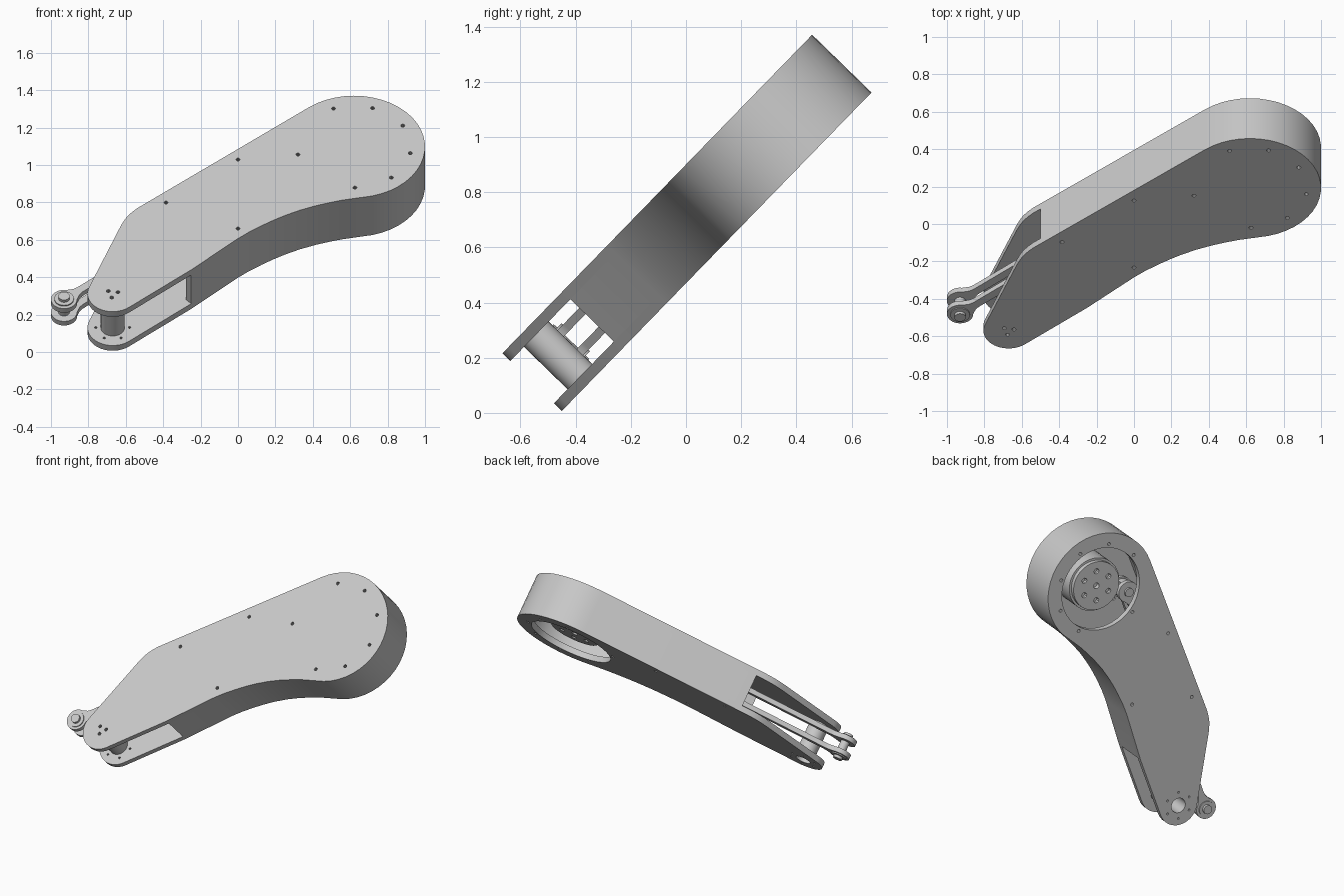
import bpy, bmesh
from math import radians, cos, sin, atan2, hypot, pi
from mathutils import Matrix, Vector

cube = bpy.data.objects.get("Cube")
if cube:
    bpy.data.objects.remove(cube, do_unlink=True)

grey = bpy.data.materials.new("light_grey")
grey.use_nodes = True
colour = (0.58, 0.58, 0.58, 1)
grey.diffuse_color = colour
grey.node_tree.nodes["Principled BSDF"].inputs["Base Color"].default_value = colour

# The whole arm lies in a tilted plane
TILT = Matrix.Translation((0, 0, 0.685)) @ Matrix.Rotation(radians(45.8), 4, 'X')
HUB = (0.62, 0.43)
PIVOT = (-0.67, -0.665)
EYE = (-0.93, -0.625)
CRANK = (HUB[0] + EYE[0] - PIVOT[0], HUB[1] + EYE[1] - PIVOT[1])
HALF, INNER = 0.15, 0.11
parts = []


def arc(c, r, a0, a1, n):
    return [(c[0] + r * cos(radians(a0 + (a1 - a0) * i / n)),
             c[1] + r * sin(radians(a0 + (a1 - a0) * i / n))) for i in range(n + 1)]


def circle(c, r, n=32):
    return arc(c, r, 0, 360, n)[:-1]


def ring_of(c, r, count, size, start=0):
    return [circle(p, size, 10) for p in arc(c, r, start, start + 360, count)[:-1]]


def slab(name, loops, w0, w1):
    """Flat part: first loop is the outline, the others are holes."""
    bm = bmesh.new()
    edges = []
    for loop in loops:
        vs = [bm.verts.new((x, y, w0)) for x, y in loop]
        edges += [bm.edges.new((vs[i - 1], vs[i])) for i in range(len(vs))]
    bmesh.ops.triangle_fill(bm, edges=edges, use_beauty=True, use_dissolve=False,
                            normal=Vector((0, 0, 1)))
    out = bmesh.ops.extrude_face_region(bm, geom=bm.faces[:], use_keep_orig=True)
    moved = [g for g in out["geom"] if isinstance(g, bmesh.types.BMVert)]
    bmesh.ops.translate(bm, verts=moved, vec=(0, 0, w1 - w0))
    bmesh.ops.recalc_face_normals(bm, faces=bm.faces[:])
    mesh = bpy.data.meshes.new(name)
    bm.to_mesh(mesh)
    bm.free()
    mesh.materials.append(grey)
    obj = bpy.data.objects.new(name, mesh)
    obj.matrix_world = TILT
    bpy.context.collection.objects.link(obj)
    parts.append(obj)
    return obj


def link_outline(a, b, r, half):
    """Bar with a round eye at each end and a necked joint."""
    ang = atan2(b[1] - a[1], b[0] - a[0])
    length = hypot(b[0] - a[0], b[1] - a[1])
    pts = arc((0, 0), r, 40, 320, 20)
    pts += [(r * 1.25, -half * 1.2), (r * 1.6, -half),
            (length - r * 1.6, -half), (length - r * 1.25, -half * 1.2)]
    pts += arc((length, 0), r, -140, 140, 20)
    pts += [(length - r * 1.25, half * 1.2), (length - r * 1.6, half),
            (r * 1.6, half), (r * 1.25, half * 1.2)]
    return [(a[0] + x * cos(ang) - y * sin(ang),
             a[1] + x * sin(ang) + y * cos(ang)) for x, y in pts]


def inset(path, d):
    """Offset an open clockwise path to its right side."""
    res = []
    for i, p in enumerate(path):
        q0, q1 = path[max(i - 1, 0)], path[min(i + 1, len(path) - 1)]
        dx, dy = q1[0] - q0[0], q1[1] - q0[1]
        n = hypot(dx, dy)
        res.append((p[0] + dy / n * d, p[1] - dx / n * d))
    return res


# Outline: the side wall follows the first stretch, the open fork the rest
wall_path = [(-0.50, 0.003)] + arc(HUB, 0.38, 129.4, -75, 26)
wall_path += [(0.56, 0.032), (0.49, 0.013), (0.417, -0.01), (0.33, -0.044), (0.251, -0.083),
              (0.19, -0.118), (0.128, -0.158), (0.06, -0.206), (0.0, -0.255), (-0.25, -0.488)]
outline = wall_path + arc(PIVOT, 0.135, -50.6, -200.3, 18)
outline += [(-0.626, -0.158), (-0.610, -0.122), (-0.591, -0.088), (-0.567, -0.058), (-0.54, -0.03)]

# Screw holes shared by both plates
screws = [circle(p, 0.011, 10) for p in [(0, 0.334), (-0.385, 0.014), (0, -0.18)]]
screws += [circle(arc(HUB, 0.305, 111 - 40 * k, 0, 1)[0], 0.011, 10)
           for k in (0, 1, 2, 3, 4, 5, 7)]

slab("front_plate", [outline] + screws + ring_of(PIVOT, 0.03, 3, 0.011, 20), INNER, HALF)
slab("back_plate", [outline, circle(HUB, 0.28, 48), circle(PIVOT, 0.05)] + screws
     + ring_of(PIVOT, 0.09, 6, 0.007), -HALF, -INNER)
slab("side_wall", [wall_path + inset(wall_path, 0.04)[::-1]], -INNER, INNER)

# Fork pivot
slab("pivot_sleeve", [circle(PIVOT, 0.064), circle(PIVOT, 0.05)], -INNER, INNER)

# Motor inside the large end
slab("motor_body", [circle(HUB, 0.18, 40)], -0.06, INNER)
slab("motor_flange", [circle(HUB, 0.165, 40), circle(HUB, 0.02, 16)]
     + ring_of(HUB, 0.1, 6, 0.018), -0.09, -0.06)
slab("crank_arm", [link_outline(CRANK, HUB, 0.06, 0.04)], -0.03, 0.03)

# Paired push rods with their pins
rod = link_outline(EYE, CRANK, 0.07, 0.022)
for name, side in (("front_rod", 1), ("back_rod", -1)):
    slab(name, [rod], *sorted((side * 0.033, side * 0.065)))
    slab(name + "_washer", [circle(EYE, 0.052)], *sorted((side * 0.065, side * 0.072)))
    slab(name + "_bolt_head", [circle(EYE, 0.03, 20)], *sorted((side * 0.072, side * 0.09)))
slab("rod_end_pin", [circle(EYE, 0.03, 20)], -0.033, 0.033)
slab("crank_pin", [circle(CRANK, 0.03, 20)], -0.08, 0.08)

# Smooth the round sides, keep the rims sharp
bpy.ops.object.select_all(action='DESELECT')
for obj in parts:
    obj.select_set(True)
bpy.context.view_layer.objects.active = parts[0]
bpy.ops.object.shade_smooth_by_angle(angle=radians(30))
